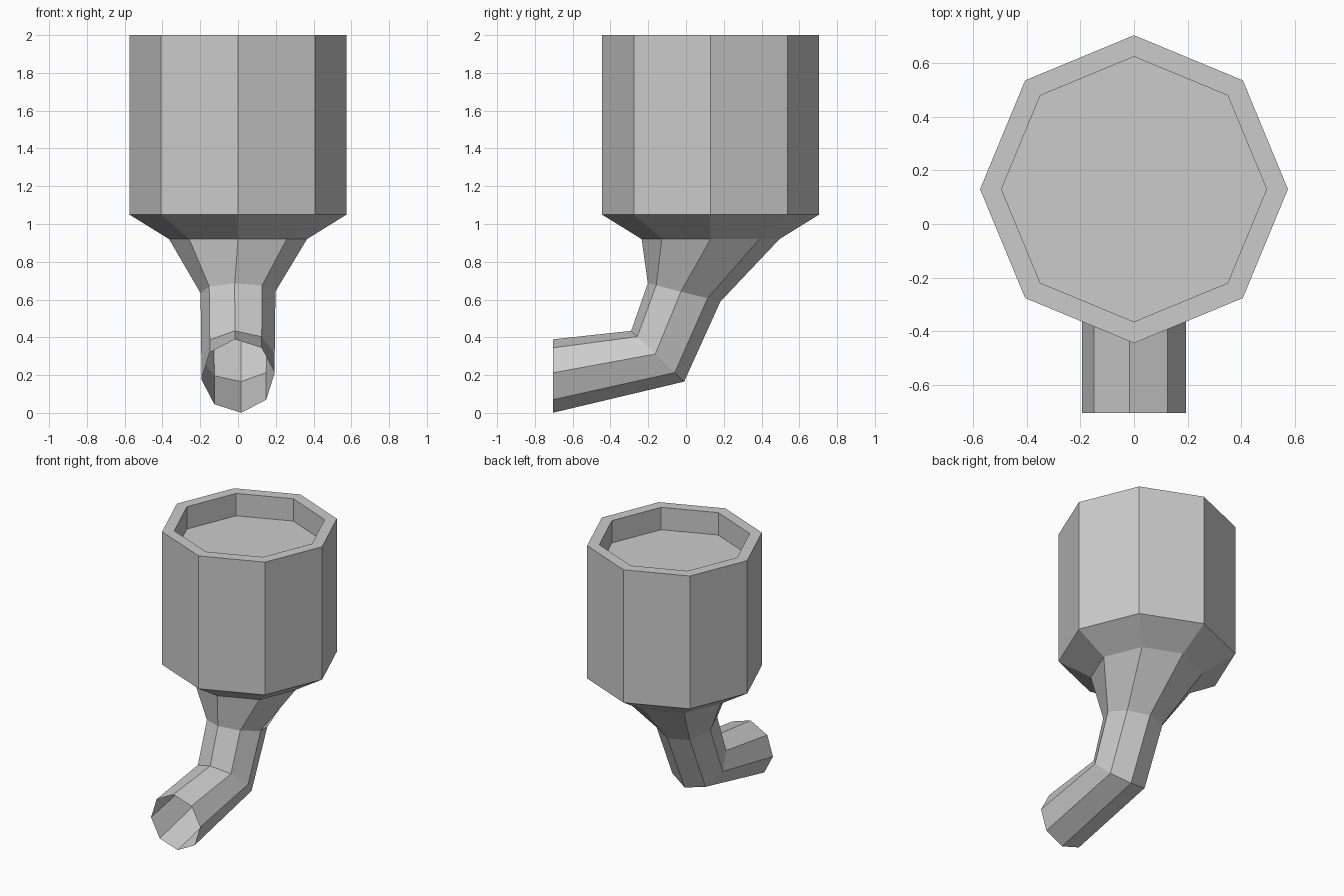
import bpy, math
from mathutils import Vector

if "Cube" in bpy.data.objects:
    bpy.data.objects.remove(bpy.data.objects["Cube"])

SIDES = 8


def ring(y, z, r, vy=-1.0, vz=0.0, twist=0.0):
    """Octagon centred at (0, y, z), spanned by the x axis and (0, vy, vz)."""
    v = Vector((0, vy, vz)).normalized()
    c = Vector((0, y, z))
    pts = []
    for i in range(SIDES):
        a = math.radians(twist) + math.tau * i / SIDES
        pts.append(c + Vector((r * math.cos(a), 0, 0)) + v * (r * math.sin(a)))
    return pts


def loft(name, rings, cap_start=False):
    """Skin consecutive rings with flat quads."""
    verts = [p for rg in rings for p in rg]
    faces = []
    for k in range(len(rings) - 1):
        for j in range(SIDES):
            n = (j + 1) % SIDES
            a, b = k * SIDES, (k + 1) * SIDES
            faces.append((a + j, a + n, b + n, b + j))
    if cap_start:
        faces.append(tuple(reversed(range(SIDES))))
    me = bpy.data.meshes.new(name)
    me.from_pydata(verts, [], faces)
    me.update()
    ob = bpy.data.objects.new(name, me)
    bpy.context.collection.objects.link(ob)
    return ob


# Bowl: recessed floor, inner wall, rim, outer wall, sloped underside
CY = 0.13
neck = ring(CY, 0.92, 0.365)
loft("bowl", [
    ring(CY, 1.84, 0.495),
    ring(CY, 2.0, 0.495),
    ring(CY, 2.0, 0.575),
    ring(CY, 1.05, 0.575),
    neck,
], cap_start=True)

# Stem: funnel and bent tube, open at the front end
loft("stem", [
    neck,
    ring(-0.01, 0.638, 0.199, -0.97, 0.245, 5),
    ring(-0.15, 0.30, 0.195, -0.72, 0.69, 5),
    ring(-0.705, 0.195, 0.195, 0, 1, 5),
])
